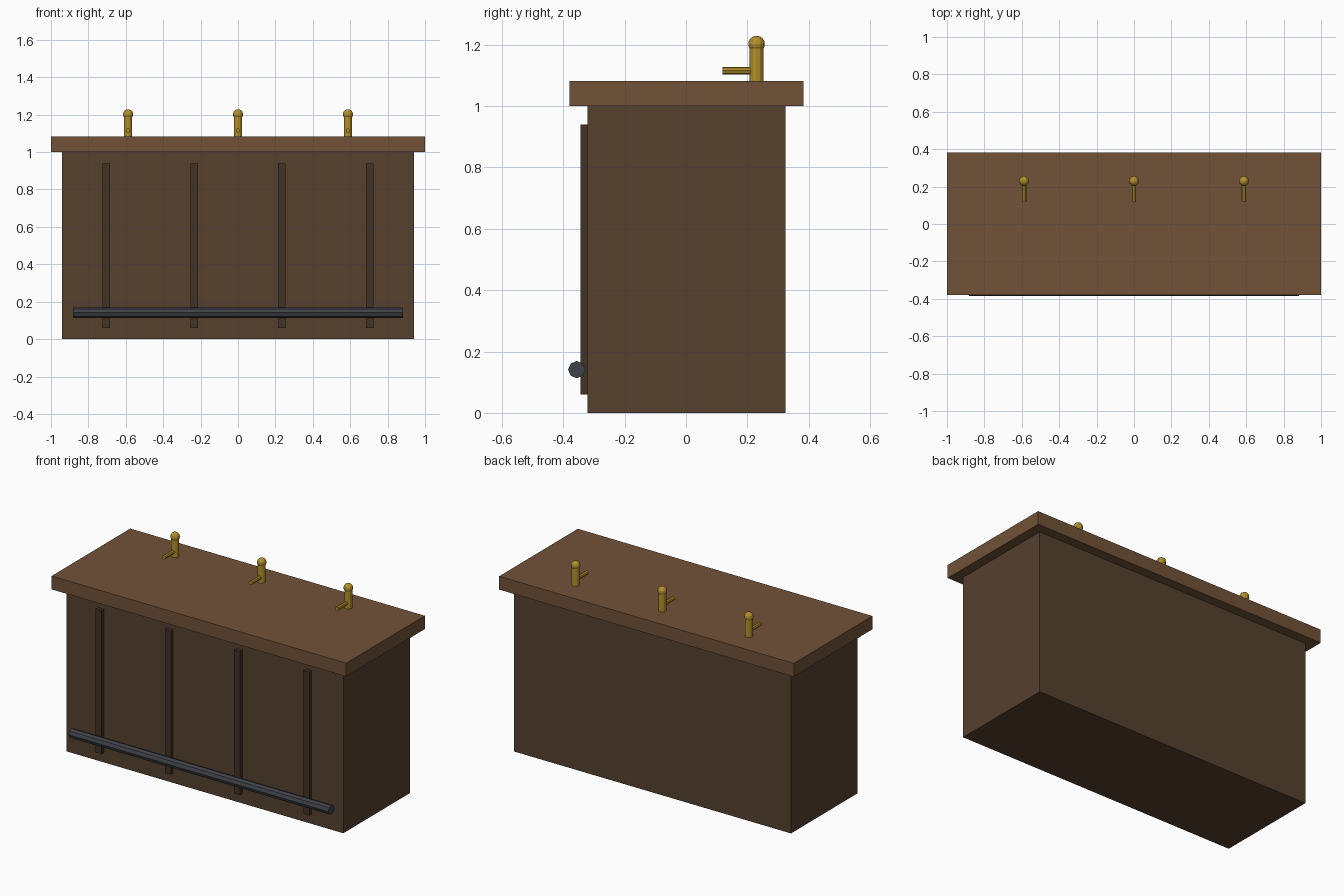
import bpy, math

if "Cube" in bpy.data.objects:
    bpy.data.objects.remove(bpy.data.objects["Cube"])


def material(name, rgb):
    m = bpy.data.materials.new(name)
    m.diffuse_color = (*rgb, 1)
    m.use_nodes = True
    m.node_tree.nodes["Principled BSDF"].inputs["Base Color"].default_value = m.diffuse_color
    return m


TOP = material("top_wood", (0.165, 0.085, 0.04))
BODY = material("body_wood", (0.092, 0.052, 0.027))
TRIM = material("trim_wood", (0.055, 0.032, 0.018))
METAL = material("dark_metal", (0.05, 0.055, 0.065))
BRASS = material("brass", (0.45, 0.28, 0.025))


def finish(name, mat, smooth=False):
    ob = bpy.context.object
    ob.name = name
    ob.data.materials.append(mat)
    if smooth:
        bpy.ops.object.shade_smooth_by_angle(angle=math.radians(40))
    return ob


def box(name, lo, hi, mat):
    bpy.ops.mesh.primitive_cube_add(size=1, location=[(a + b) / 2 for a, b in zip(lo, hi)])
    bpy.context.object.scale = [b - a for a, b in zip(lo, hi)]
    bpy.ops.object.transform_apply(location=False, rotation=False, scale=True)
    return finish(name, mat)


def rod(name, loc, radius, length, mat, sides, rot=(0, 0, 0), smooth=False):
    bpy.ops.mesh.primitive_cylinder_add(vertices=sides, radius=radius, depth=length,
                                        location=loc, rotation=rot)
    return finish(name, mat, smooth)


# cabinet and overhanging counter
box("bar_body", (-0.94, -0.321, 0), (0.94, 0.324, 1.0), BODY)
box("counter_top", (-1, -0.379, 1.0), (1, 0.383, 1.082), TOP)

# front battens
for i in range(4):
    x = (i - 1.5) * 0.47
    box(f"front_batten_{i + 1}", (x - 0.02, -0.344, 0.06), (x + 0.02, -0.315, 0.94), TRIM)

# foot rail
rod("foot_rail", (0, -0.356, 0.141), 0.028, 1.764, METAL, 8, (0, math.pi / 2, 0))

# beer taps: column, ball finial and spout
for i in range(3):
    x = (i - 1) * 0.588
    rod(f"tap_column_{i + 1}", (x, 0.23, 1.141), 0.0225, 0.118, BRASS, 12)
    bpy.ops.mesh.primitive_uv_sphere_add(segments=12, ring_count=8, radius=0.027,
                                         location=(x, 0.23, 1.202))
    finish(f"tap_ball_{i + 1}", BRASS)
    rod(f"tap_spout_{i + 1}", (x, 0.175, 1.115), 0.012, 0.112, BRASS, 8, (math.pi / 2, 0, 0))
